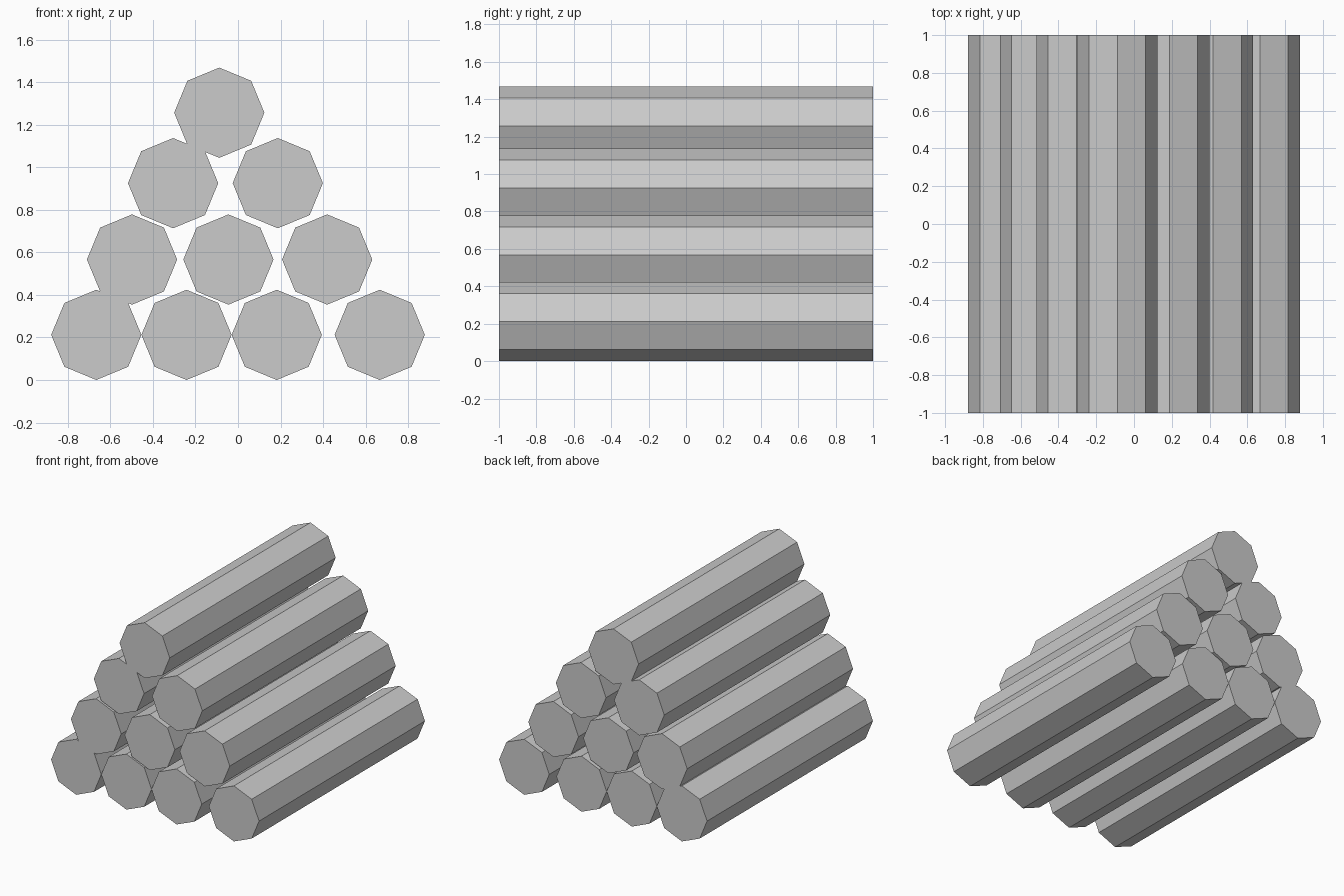
import bpy
import math

if "Cube" in bpy.data.objects:
    bpy.data.objects.remove(bpy.data.objects["Cube"])

RADIUS = 0.212
LENGTH = 2.0

# Rows of the pile: height of log centres, then x of each log
rows = [
    (0.212, (-0.666, -0.242, 0.182, 0.666)),
    (0.566, (-0.498, -0.045, 0.419)),
    (0.925, (-0.305, 0.187)),
    (1.256, (-0.088,)),
]


def add_log(name, x, z):
    # Eight-sided log lying along y, with corners at top, bottom and sides
    bpy.ops.mesh.primitive_cylinder_add(
        vertices=8, radius=RADIUS, depth=LENGTH,
        location=(x, 0, z), rotation=(math.pi / 2, 0, 0))
    bpy.context.object.name = name


# Stacked logs
for r, (z, xs) in enumerate(rows, 1):
    for i, x in enumerate(xs, 1):
        add_log(f"log_row{r}_{i}", x, z)
